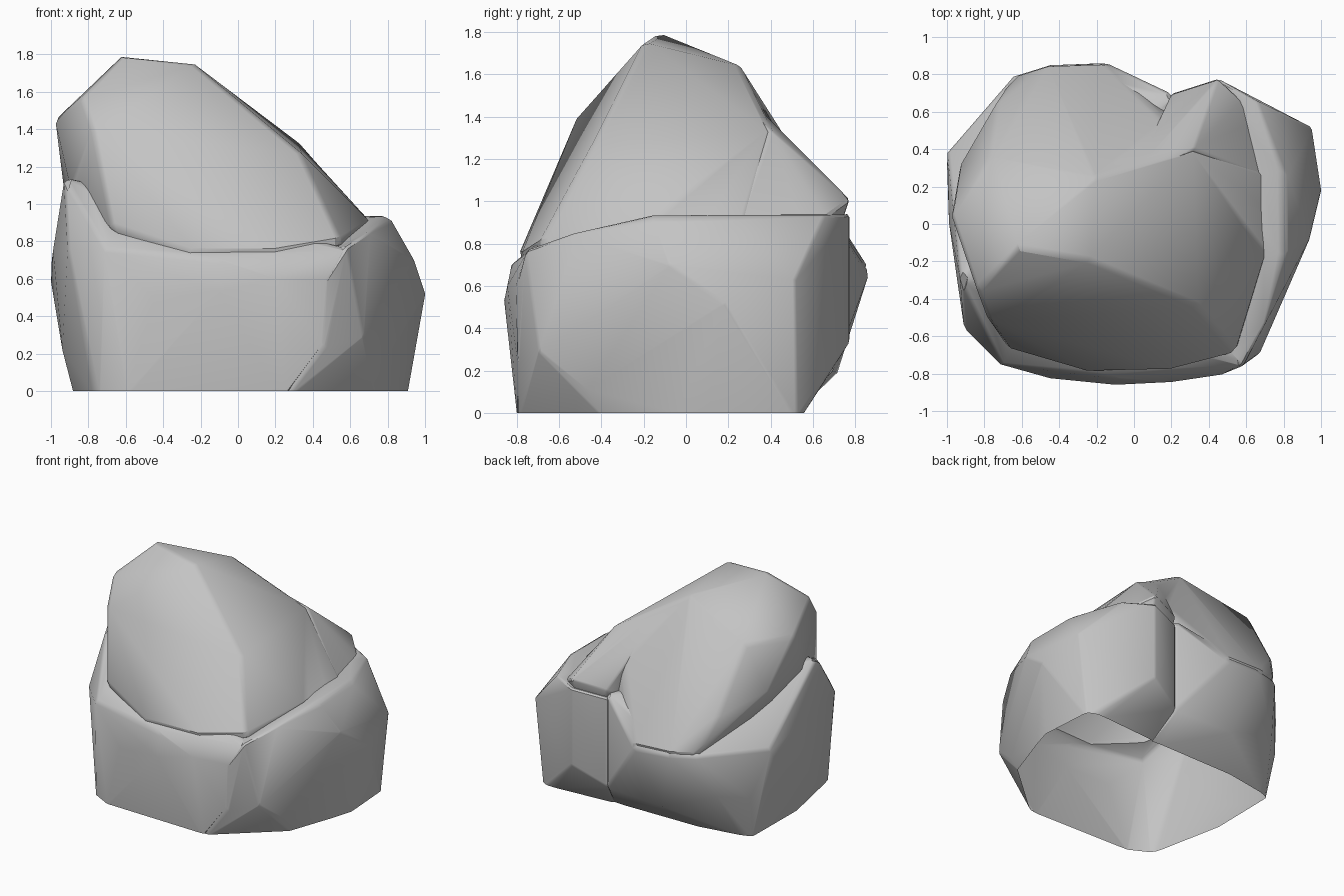
import bpy
import bmesh
from mathutils import Vector

if "Cube" in bpy.data.objects:
    bpy.data.objects.remove(bpy.data.objects["Cube"], do_unlink=True)

# One plain stone colour
stone = bpy.data.materials.new("stone grey")
stone.use_nodes = True
colour = (0.55, 0.55, 0.55, 1)
stone.diffuse_color = colour
stone.node_tree.nodes["Principled BSDF"].inputs["Base Color"].default_value = colour


def boulder(name, corners, chamfer):
    """Convex stone chunk spanned by its corners, with chipped edges."""
    bm = bmesh.new()
    for corner in corners:
        bm.verts.new(corner)
    bmesh.ops.convex_hull(bm, input=bm.verts[:])
    loose = [v for v in bm.verts if not v.link_faces]
    bmesh.ops.delete(bm, geom=loose, context="VERTS")
    sharp = [e for e in bm.edges if e.is_manifold and e.calc_face_angle(0) > 0.5]
    bmesh.ops.bevel(bm, geom=sharp, offset=chamfer, offset_type="OFFSET",
                    segments=1, profile=0.5, affect="EDGES", clamp_overlap=True)
    bmesh.ops.recalc_face_normals(bm, faces=bm.faces[:])
    mesh = bpy.data.meshes.new(name)
    bm.to_mesh(mesh)
    bm.free()
    mesh.materials.append(stone)
    obj = bpy.data.objects.new(name, mesh)
    bpy.context.collection.objects.link(obj)
    return obj


def ground(*outline):
    """Footing corners, sunk slightly so that the base can be cut flat."""
    return [(x, y, -0.05) for x, y in outline]


# Broad base: front, left side and bulging back
base_corners = ground((-.87, .4), (-.87, -.1), (-.75, -.7), (-.6, -.78),
                      (.25, -.8), (.3, .46), (-.5, .45))
base_corners += [
    # front belly and its upper rim
    (-.45, -.83, .5), (-.1, -.865, .53), (.2, -.85, .6), (.47, -.81, .6),
    (.46, -.8, .23), (-.71, -.76, .76), (-.1, -.83, .7), (.58, -.76, .76),
    # left flank and shoulder
    (-.94, -.2, .22), (-1, .38, .7), (-1, .3, .58), (-.99, 0, .75),
    (-.91, -.56, .76), (-.93, -.3, 1.14), (-.8, -.4, 1.07),
    # back bulge with undercut
    (-.9, .48, .33), (-.3, .71, .19), (.2, .69, .2), (.2, .69, .93),
    (-.16, .86, .66), (-.45, .85, .68), (-.64, .79, .7), (-.73, .65, .36),
]

# Right-hand chunk carrying the ledge
ledge_corners = ground((.25, -.8), (.73, -.38), (.9, .1), (.87, .52),
                       (.3, .48), (0, -.3), (0, .3))
ledge_corners += [
    # front corner facets
    (.46, -.8, .23), (.67, -.7, .29), (.75, -.47, .11), (.47, -.81, .6),
    (.58, -.765, .77), (.7, -.54, .85),
    # outer flank
    (.94, -.08, .7), (1, .17, .52), (.95, .51, .63),
    # ledge rim
    (.82, -.16, .91), (.82, .25, .91), (.69, .63, .9),
    (.78, -.17, .935), (.78, .28, .935), (.66, .65, .935),
    # back column
    (.45, .77, .34), (.45, .77, .94), (.2, .69, .21), (.2, .69, .9),
    (0, -.3, .7), (0, .3, .7),
]

# Leaning peak, running down the back into the bulge
peak_corners = [
    # summit
    (-.62, -.13, 1.8), (-.24, -.2, 1.755), (-.2, .25, 1.64), (-.77, .36, 1.45),
    (-.84, -.36, 1.57), (-.98, .05, 1.45), (-.78, -.52, 1.4),
    # right ridge
    (.33, -.44, 1.28), (.32, .4, 1.33),
    # back slope
    (-.16, .86, .68), (-.45, .85, .69), (-.64, .79, .71), (-.73, .65, .98),
    (-.94, .3, 1.1), (-.9, -.15, 1.1),
    # foot of the front and right faces
    (-.68, -.67, .88), (-.25, -.8, .74), (.2, -.79, .74), (.55, -.7, .8),
    (.71, -.18, .9), (.71, .27, .9),
]
peak_corners += [(x, y, .4) for x in (-.5, .4) for y in (-.4, .4)]

# Spur falling from the right ridge to the top of the back column
spur_corners = [
    (.32, .4, 1.335), (0, .26, 1.52), (.45, .77, 1.01), (.2, .69, .96),
    (.6, .63, .91), (.7, .25, .9), (0, .2, .5), (.4, .3, .5), (.4, .6, .5),
]

rock = boulder("rock", base_corners, 0.02)
chunks = [boulder("ledge_chunk", ledge_corners, 0.012),
          boulder("peak_chunk", peak_corners, 0.025),
          boulder("spur_chunk", spur_corners, 0.01)]

# Fuse the chunks into one stone
bpy.context.view_layer.objects.active = rock
for chunk in chunks:
    fuse = rock.modifiers.new("fuse", "BOOLEAN")
    fuse.operation = "UNION"
    fuse.solver = "EXACT"
    fuse.object = chunk
    bpy.ops.object.modifier_apply(modifier=fuse.name)
for chunk in chunks:
    bpy.data.objects.remove(chunk, do_unlink=True)

# Slice the base flat, leaving the underside open
bm = bmesh.new()
bm.from_mesh(rock.data)
bmesh.ops.remove_doubles(bm, verts=bm.verts[:], dist=0.004)
bmesh.ops.bisect_plane(bm, geom=bm.verts[:] + bm.edges[:] + bm.faces[:],
                       plane_co=(0, 0, 0), plane_no=(0, 0, 1), clear_inner=True)

# Centre it on the ground
low = Vector([min(v.co[i] for v in bm.verts) for i in range(3)])
high = Vector([max(v.co[i] for v in bm.verts) for i in range(3)])
middle = (low + high) / 2
middle.z = low.z
bmesh.ops.translate(bm, verts=bm.verts[:], vec=-middle)
bm.to_mesh(rock.data)
bm.free()

# Soft facets with crisp ridges
for obj in bpy.context.selected_objects:
    obj.select_set(False)
rock.select_set(True)
bpy.context.view_layer.objects.active = rock
bpy.ops.object.shade_smooth_by_angle(angle=0.55)
